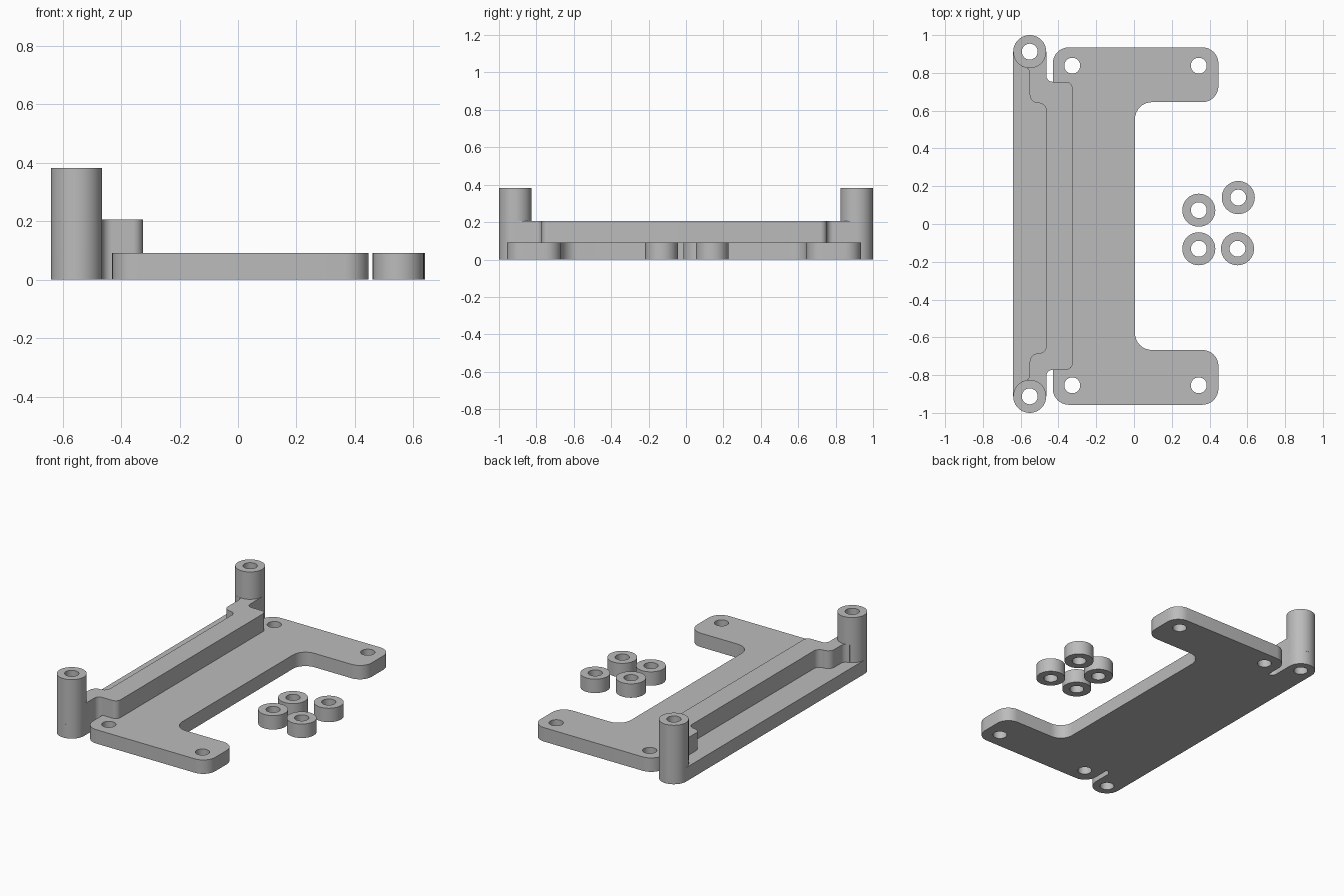
import bpy, bmesh, math
from mathutils import Vector

if "Cube" in bpy.data.objects:
    bpy.data.objects.remove(bpy.data.objects["Cube"])

grey = bpy.data.materials.new("grey plastic")
grey.diffuse_color = (0.5, 0.5, 0.5, 1)
grey.use_nodes = True
grey.node_tree.nodes["Principled BSDF"].inputs["Base Color"].default_value = grey.diffuse_color

BASE_H, RIB_H, POST_H = 0.09, 0.205, 0.382
RING_R, HOLE_R = 0.0875, 0.042
POST_X, POST_Y = -0.552, 0.9125


def rounded(corners, steps=8):
    """Outline from (x, y, fillet radius) corners."""
    out = []
    n = len(corners)
    for i, (x, y, r) in enumerate(corners):
        p = Vector((x, y))
        if r == 0:
            out.append(p)
            continue
        a = (Vector(corners[i - 1][:2]) - p).normalized()
        b = (Vector(corners[(i + 1) % n][:2]) - p).normalized()
        half = a.angle(b) / 2
        centre = p + (a + b).normalized() * r / math.sin(half)
        start = p + a * r / math.tan(half) - centre
        end = p + b * r / math.tan(half) - centre
        a0 = math.atan2(start.y, start.x)
        turn = math.atan2(start.x * end.y - start.y * end.x, start.dot(end))
        for k in range(steps + 1):
            t = a0 + turn * k / steps
            out.append(centre + Vector((math.cos(t), math.sin(t))) * r)
    return out


def circle(x, y, r, n=40):
    return [Vector((x + r * math.cos(2 * math.pi * k / n),
                    y + r * math.sin(2 * math.pi * k / n))) for k in range(n)]


def prism(name, loops, z0, z1):
    """Extrude an outline (first loop) with holes (other loops)."""
    bm = bmesh.new()
    for loop in loops:
        vs = []
        for p in loop:
            if not vs or (vs[-1].co.xy - p).length > 1e-4:
                vs.append(bm.verts.new((p.x, p.y, z0)))
        for i, v in enumerate(vs):
            bm.edges.new((vs[i - 1], v))
    bmesh.ops.triangle_fill(bm, edges=bm.edges[:], use_beauty=True, normal=(0, 0, 1))
    ext = bmesh.ops.extrude_face_region(bm, geom=bm.faces[:], use_keep_orig=True)
    top = [g for g in ext["geom"] if isinstance(g, bmesh.types.BMVert)]
    bmesh.ops.translate(bm, verts=top, vec=(0, 0, z1 - z0))
    bmesh.ops.recalc_face_normals(bm, faces=bm.faces[:])
    mesh = bpy.data.meshes.new(name)
    bm.to_mesh(mesh)
    bm.free()
    mesh.materials.append(grey)
    obj = bpy.data.objects.new(name, mesh)
    bpy.context.collection.objects.link(obj)
    bpy.ops.object.select_all(action="DESELECT")
    obj.select_set(True)
    bpy.context.view_layer.objects.active = obj
    bpy.ops.object.shade_smooth_by_angle(angle=math.radians(30))
    return obj


L, R = POST_X - RING_R, POST_X + RING_R
SLOT = 0.034

# base plate: post feet, narrow slots, and two arms
base = rounded([
    (L, -1, RING_R), (R, -1, RING_R), (R, -0.772, SLOT), (-0.43, -0.772, 0),
    (-0.43, -0.957, 0.085), (0.447, -0.957, 0.085), (0.447, -0.667, 0.085),
    (0.005, -0.667, 0.09), (0.005, 0.645, 0.09), (0.447, 0.645, 0.085),
    (0.447, 0.935, 0.085), (-0.43, 0.935, 0.085), (-0.43, 0.753, 0),
    (R, 0.753, SLOT), (R, 1, RING_R), (L, 1, RING_R)])
holes = [circle(x, y, HOLE_R) for x in (-0.327, 0.343) for y in (-0.854, 0.838)]
holes += [circle(POST_X, s * POST_Y, HOLE_R) for s in (-1, 1)]
prism("base_plate", [base] + holes, 0, BASE_H)


# stiffening rib, ends jogging over to the posts
def rib_end(s, outer, inner):
    return [(-0.325, s * outer, 0.035), (R, s * outer, SLOT), (R, s * POST_Y, 0),
            (-0.5, s * POST_Y, 0), (-0.5, s * 0.86, 0), (-0.59, s * 0.86, 0),
            (-0.59, s * 0.832, 0), (POST_X, s * 0.832, 0.035),
            (POST_X, s * inner, 0.045), (R, s * inner, 0.04)]


rib = rounded(rib_end(1, 0.753, 0.64) + rib_end(-1, 0.772, 0.685)[::-1])
prism("rib", [rib], BASE_H, RIB_H)

# tall hollow posts
for name, s in (("front_post", -1), ("back_post", 1)):
    prism(name, [circle(POST_X, s * POST_Y, RING_R), circle(POST_X, s * POST_Y, HOLE_R)],
          BASE_H, POST_H)

# loose spacer rings
for i, (x, y) in enumerate([(0.343, 0.073), (0.552, 0.14), (0.343, -0.131), (0.548, -0.131)]):
    prism(f"spacer_{i + 1}", [circle(x, y, RING_R), circle(x, y, HOLE_R)], 0, BASE_H)
